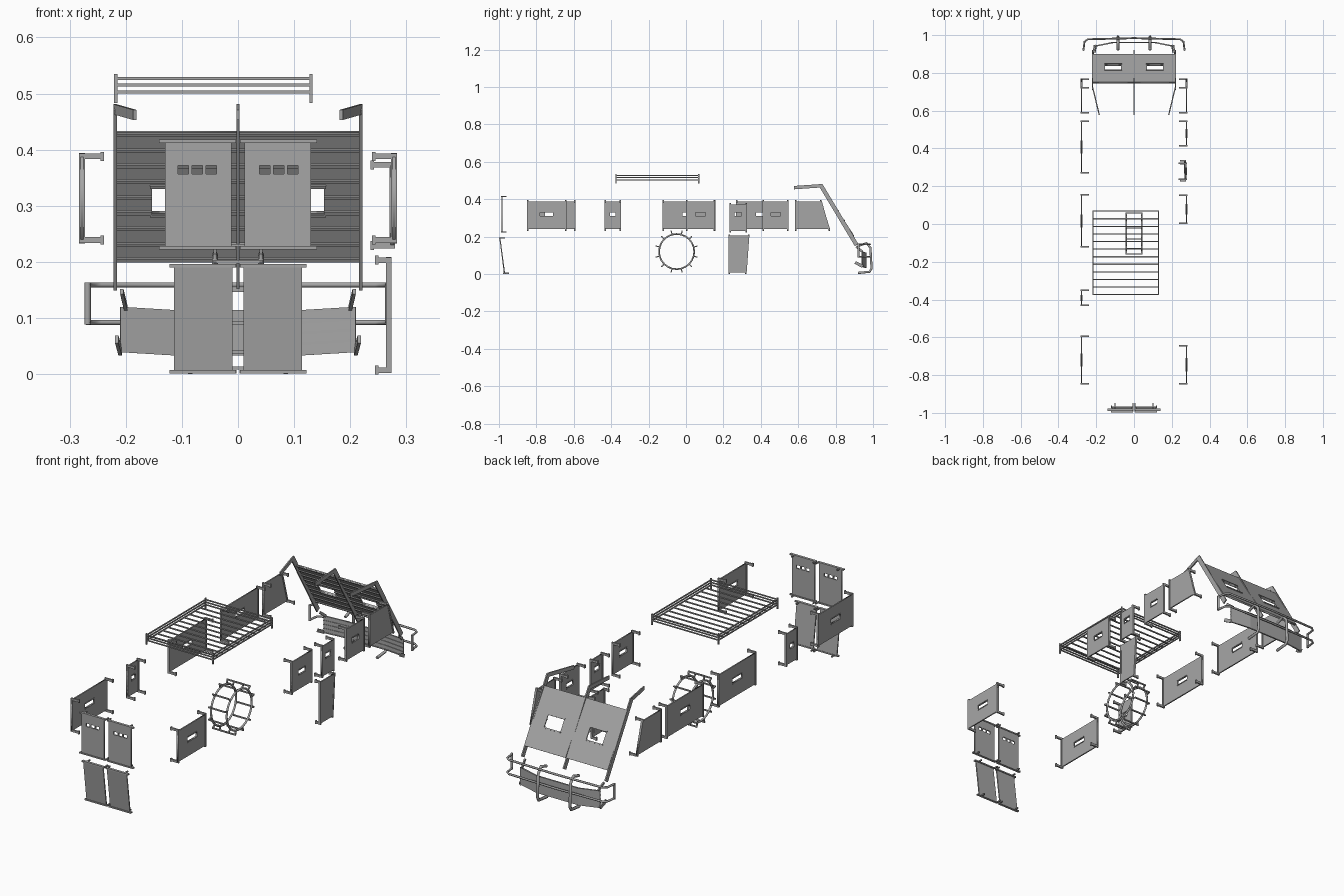
import bpy, math
from mathutils import Vector, Matrix

cube = bpy.data.objects.get("Cube")
if cube:
    bpy.data.objects.remove(cube)

steel = bpy.data.materials.new("steel_grey")
steel.use_nodes = True
GREY = (0.38, 0.38, 0.38, 1)
steel.diffuse_color = GREY
steel.node_tree.nodes["Principled BSDF"].inputs["Base Color"].default_value = GREY

X, Y, Z = Vector((1, 0, 0)), Vector((0, 1, 0)), Vector((0, 0, 1))


def link(name, data):
    ob = bpy.data.objects.new(name, data)
    bpy.context.collection.objects.link(ob)
    return ob


def to_mesh(curve_ob):
    """Swap a curve object for its mesh."""
    bpy.context.view_layer.update()
    graph = bpy.context.evaluated_depsgraph_get()
    mesh = bpy.data.meshes.new_from_object(curve_ob.evaluated_get(graph))
    name, mat = curve_ob.name, curve_ob.matrix_world.copy()
    bpy.data.objects.remove(curve_ob)
    mesh.materials.clear()
    mesh.materials.append(steel)
    ob = link(name, mesh)
    ob.matrix_world = mat
    return ob


def add_spline(cu, pts, cyclic):
    s = cu.splines.new('POLY')
    s.points.add(len(pts) - 1)
    for p, co in zip(s.points, pts):
        p.co = (*co, 1) if len(co) == 3 else (*co, 0, 1)
    s.use_cyclic_u = cyclic


def rect(u0, u1, v0, v1):
    return [(u0, v0), (u1, v0), (u1, v1), (u0, v1)]


def plate(name, outline, slots, origin, u, v, thick=0.006):
    """Flat sheet with cut slots, lying in the plane of u and v."""
    cu = bpy.data.curves.new(name, 'CURVE')
    cu.dimensions, cu.fill_mode, cu.extrude = '2D', 'BOTH', thick / 2
    for loop in [outline] + slots:
        add_spline(cu, loop, True)
    ob = link(name, cu)
    m = Matrix((u, v, u.cross(v))).transposed().to_4x4()
    m.translation = origin
    ob.matrix_world = m
    return to_mesh(ob)


def tube(name, pts, r, cyclic=False):
    cu = bpy.data.curves.new(name, 'CURVE')
    cu.dimensions, cu.bevel_depth, cu.bevel_resolution = '3D', r, 1
    cu.use_fill_caps = True
    add_spline(cu, pts, cyclic)
    return to_mesh(link(name, cu))


def bar(name, a, b, w, d, side=X):
    """Rectangular bar from a to b, w wide along side and d deep."""
    a, b = Vector(a), Vector(b)
    t = (b - a).normalized()
    s = (side - t * side.dot(t)).normalized()
    n = t.cross(s)
    vs = [p + s * i * w / 2 + n * j * d / 2
          for p in (a, b) for i, j in ((-1, -1), (1, -1), (1, 1), (-1, 1))]
    fs = [(3, 2, 1, 0), (4, 5, 6, 7)] + [(i, (i + 1) % 4, (i + 1) % 4 + 4, i + 4) for i in range(4)]
    me = bpy.data.meshes.new(name)
    me.from_pydata(vs, [], fs)
    me.materials.append(steel)
    return link(name, me)


def bracket(name, x, bottom, top, reach=0.036):
    """Upright at a panel edge with a hook into the body at each end."""
    inward = Vector((-math.copysign(reach, x), 0, 0))
    lo, hi = Vector((x, *bottom)), Vector((x, *top))
    bar(name + "_upright", lo, hi, 0.01, 0.008)
    for tag, p in (("low", lo + Z * 0.005), ("high", hi - Z * 0.005)):
        bar(name + "_hook_" + tag, p, p + inward, 0.008, 0.01, Y)
        q = p + inward
        bar(name + "_lip_" + tag, q - Z * 0.008, q + Z * 0.008, 0.006, 0.008)


def side_panel(name, x, y0, y1, z0=0.24, z1=0.387, slot=0.07, lean=0.0):
    mid = (y0 + y1) / 2
    outline = [(y0, z0), (y1, z0), (y1 - lean, z1), (y0, z1)]
    slots = [rect(mid - slot / 2, mid + slot / 2, 0.309, 0.329)] if slot else []
    plate(name, outline, slots, Vector((x, 0, 0)), Y, Z)
    bracket(name + "_rear", x, (y0 + 0.004, z0 - 0.006), (y0 + 0.004, z1 + 0.006))
    bracket(name + "_fore", x, (y1 - 0.004, z0 - 0.006), (y1 - lean - 0.004, z1 + 0.006))
    if slot:  # rims above and below the slot
        for z in (0.306, 0.332):
            bar(name + "_slot_rim", (x, mid - slot / 2, z), (x, mid + slot / 2, z), 0.01, 0.004)


# Window armour along both flanks
SX = 0.278
for y0, y1, slot in ((-0.85, -0.59, 0.07), (-0.435, -0.348, 0.03), (-0.125, 0.158, 0.07), (0.268, 0.548, 0.07)):
    side_panel("right_window_panel", -SX, y0, y1, slot=slot)
for y0, y1, slot in ((-0.85, -0.64, 0.07), (0.0, 0.156, 0.055), (0.41, 0.548, 0.05)):
    side_panel("left_window_panel", SX, y0, y1, slot=slot)
for x, tag in ((-SX, "right"), (SX, "left")):
    side_panel(tag + "_slanted_panel", x, 0.584, 0.77, slot=0, lean=0.045)

# Side door armour
side_panel("door_upper_panel", SX - 0.003, 0.233, 0.325, 0.23, 0.372, slot=0.038)
plate("door_lower_panel", [(0.232, 0.008), (0.322, 0.008), (0.338, 0.205), (0.227, 0.205)],
      [], Vector((0.27, 0, 0)), Y, Z)
bracket("door_lower_rear", 0.269, (0.232, 0.002), (0.23, 0.208), 0.022)
bracket("door_lower_fore", 0.269, (0.32, 0.002), (0.335, 0.208), 0.022)
bar("door_brace", (0.266, 0.27, 0.11), (0.266, 0.322, 0.01), 0.004, 0.004)

# Double doors: upper and lower leaves
LEAN = Vector((0, -0.13, 1)).normalized()
for s in (-1, 1):
    holes = [rect(*sorted((s * (0.038 + 0.025 * i), s * (0.057 + 0.025 * i))), 0.357, 0.372) for i in range(3)]
    plate("upper_door_leaf", rect(*sorted((s * 0.012, s * 0.13)), 0.227, 0.413), holes,
          Vector((0, -0.983, 0)), X, Z)
    plate("lower_door_leaf", rect(*sorted((s * 0.01, s * 0.114)), 0.003, 0.193), [],
          Vector((0, -0.97, 0)), X, LEAN)
    for z, y, far, hook in ((0.415, -0.983, 0.141, 0.022), (0.225, -0.983, 0.141, 0.022),
                            (0.193, -0.993, 0.122, 0.025), (0.004, -0.972, 0.122, 0.025)):
        bar("leaf_rail", (s * 0.004, y, z), (s * far, y, z), 0.012, 0.006, Y)
        for x in (0.006, far - 0.022):
            bar("leaf_hook", (s * x, y, z), (s * x, y + hook, z), 0.006, 0.006)

# Roof rack
RX0, RX1, RY0, RY1 = -0.218, 0.13, -0.374, 0.068
for z in (0.503, 0.515, 0.527):
    for y in (RY0, RY1):
        bar("rack_cross_rail", (RX0, y, z), (RX1, y, z), 0.005, 0.005, Y)
    for x in (RX0, RX1):
        bar("rack_long_rail", (x, RY0, z), (x, RY1, z), 0.005, 0.005)
for x in (RX0, RX1):
    for y in (RY0, RY1):
        bar("rack_post", (x, y, 0.483), (x, y, 0.535), 0.006, 0.006)
for i in range(1, 11):
    y = RY0 + (RY1 - RY0) * i / 11
    bar("rack_slat", (RX0, y, 0.503), (RX1, y, 0.503), 0.006, 0.005, Y)

# Caged wheel: two rings, crossbars and short legs
C = Vector((0, -0.05, 0.12))
for s in (-1, 1):
    ring = [C + Vector((s * 0.041, 0.094 * math.sin(a), 0.094 * math.cos(a)))
            for a in (math.tau * i / 24 for i in range(24))]
    tube("wheel_ring", [tuple(p) for p in ring], 0.005, True)
for i in range(12):
    a = math.radians(15 + 30 * i)
    out = Vector((0, math.sin(a), math.cos(a)))
    for s in (-1, 1):
        foot = C + X * s * 0.041
        bar("wheel_leg", foot + out * 0.092, foot + out * 0.115, 0.006, 0.006)
    bar("wheel_crossbar", C + out * 0.113 - X * 0.044, C + out * 0.113 + X * 0.044, 0.006, 0.006, Y)

# Windscreen armour
TOP, LOW = Vector((0, 0.75, 0.432)), Vector((0, 0.898, 0.202))
slope = (LOW - TOP).normalized()
length = (LOW - TOP).length
under = X.cross(slope)
if under.z > 0:
    under = -under
for s in (-1, 1):
    hole = rect(*sorted((s * 0.068, s * 0.153)), 0.117, 0.172)
    plate("windscreen_plate", rect(*sorted((s * 0.002, s * 0.218)), 0, length), [hole], TOP, X, slope, 0.005)
    for v in (0.114, 0.175):
        p = TOP + slope * v
        bar("vision_slot_rim", p + X * s * 0.064, p + X * s * 0.157, 0.014, 0.005, under)
    # ribs on the underside
    for i in range(9):
        p = TOP + slope * (0.004 + (length - 0.008) * i / 8) + under * 0.004
        if 0.11 < (p - TOP).dot(slope) < 0.18:
            spans = ((0.002, 0.068), (0.153, 0.218))
        else:
            spans = ((0.002, 0.218),)
        for x0, x1 in spans:
            bar("windscreen_rib", p + X * s * x0, p + X * s * x1, 0.006, 0.006, under)
for x, xt in ((-0.219, -0.184), (0, 0), (0.219, 0.184)):
    bar("windscreen_frame", (x, 0.72, 0.476), (x, 0.912, 0.155), 0.006, 0.022)
    bar("windscreen_roof_arm", (xt, 0.578, 0.462), (x, 0.724, 0.472), 0.006, 0.018)

# Bumper: bent plate, tube loop and two hoops
for x0, x1, y0, y1, lift in ((-0.21, -0.11, 0.942, 0.962, 0.006), (-0.11, 0.11, 0.962, 0.962, 0),
                             (0.11, 0.21, 0.962, 0.942, 0.006)):
    u = Vector((x1 - x0, y1 - y0, 0)).normalized()
    w = math.hypot(x1 - x0, y1 - y0)
    l0, l1 = (lift, 0) if x0 < -0.2 else (0, lift)
    plate("bumper_plate", [(0, 0.033 + l0), (w, 0.033 + l1), (w, 0.114 + l1), (0, 0.114 + l0)], [],
          Vector((x0, y0, 0)), u, Z, 0.005)
    for z in (0.035, 0.054, 0.073, 0.092, 0.112):
        bar("bumper_rib", (x0, y0 - 0.003, z + l0), (x1, y1 - 0.003, z + l1), 0.004, 0.004, Y)
for s in (-1, 1):
    bar("bumper_low_arm", (s * 0.21, 0.945, 0.04), (s * 0.216, 0.905, 0.062), 0.006, 0.016)
    bar("bumper_high_arm", (s * 0.2, 0.945, 0.118), (s * 0.207, 0.91, 0.147), 0.006, 0.012)
    tube("bumper_hoop", [(s * 0.085, y, z) for y, z in (
        (0.92, 0.006), (0.982, 0.012), (0.992, 0.03), (0.986, 0.14), (0.965, 0.165), (0.925, 0.152))], 0.007)
    tube("bumper_end", [(s * 0.268, 0.922, z) for z in (0.088, 0.163)], 0.006)
for z in (0.092, 0.159):
    half = [(0.268, 0.92, z), (0.262, 0.965, z), (0.245, 0.978, z), (0.0, 0.984, z)]
    tube("bumper_tube", half + [(-x, y, h) for x, y, h in reversed(half[:-1])], 0.005)
